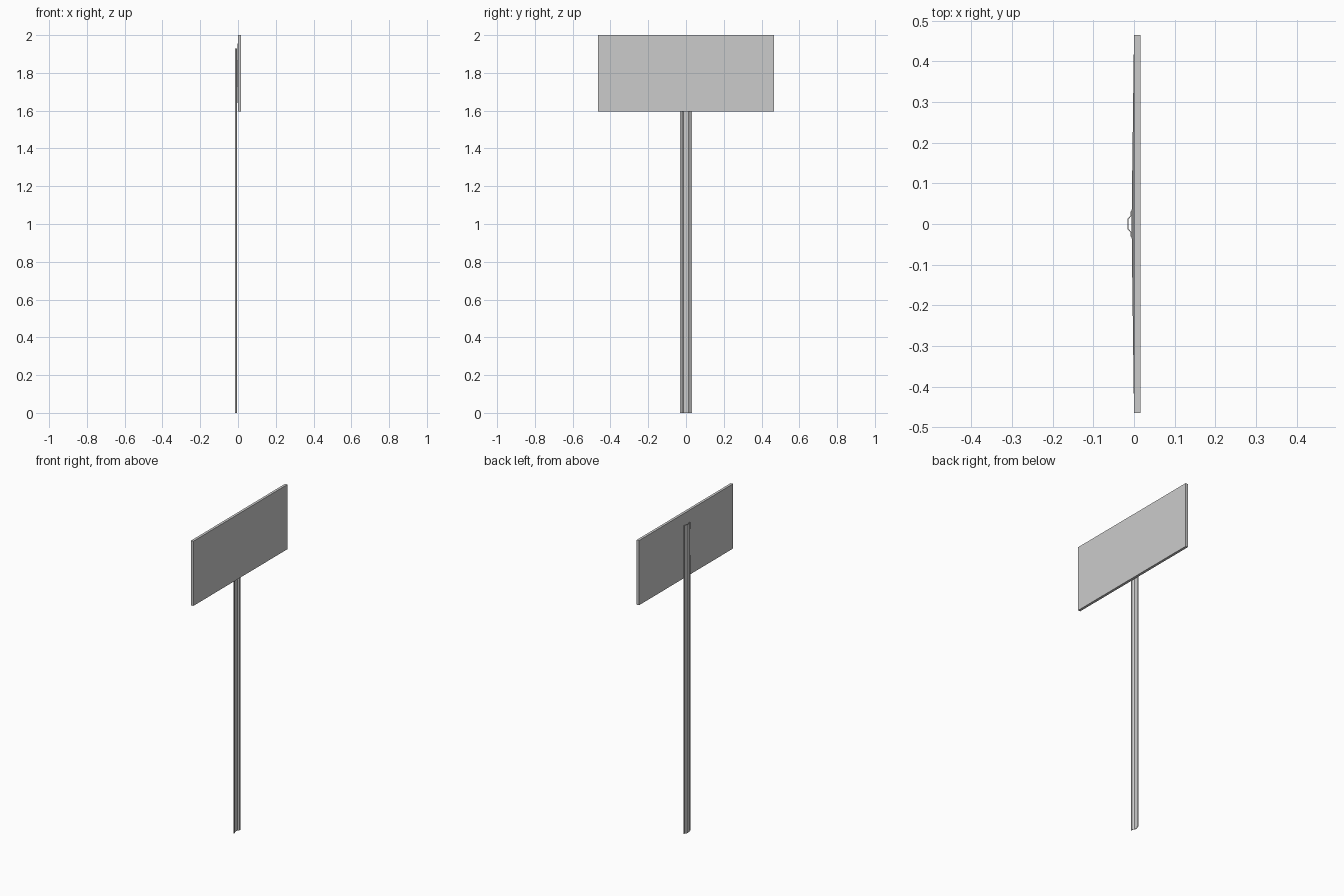
import bpy, bmesh

if "Cube" in bpy.data.objects:
    bpy.data.objects.remove(bpy.data.objects["Cube"])

def make(name, verts, faces):
    me = bpy.data.meshes.new(name)
    me.from_pydata(verts, [], faces)
    bm = bmesh.new()
    bm.from_mesh(me)
    bmesh.ops.recalc_face_normals(bm, faces=bm.faces)
    bm.to_mesh(me)
    bm.free()
    ob = bpy.data.objects.new(name, me)
    bpy.context.collection.objects.link(ob)
    return ob

# Sign panel: thin board whose back swells very slightly to the middle
W, Z0, Z1, T = 0.465, 1.595, 2.0, 0.016
rect = [(-W, Z0), (W, Z0), (W, Z1), (-W, Z1)]
verts = [(0, y, z) for y, z in rect] + [(T, y, z) for y, z in rect]
verts.append((-0.006, 0, (Z0 + Z1) / 2))
faces = [(4, 5, 6, 7)]
for i in range(4):
    j = (i + 1) % 4
    faces += [(i, j, j + 4, i + 4), (i, j, 8)]
make("sign_panel", verts, faces)

# Post: hat-section channel, half outline mirrored in y
outer = [(-0.016, 0.013), (-0.008, 0.021), (-0.008, 0.031)]
inner = [(-0.005, 0.031), (-0.005, 0.022), (-0.013, 0.012)]
half = outer + inner
outline = half + [(x, -y) for x, y in reversed(half)]
n, H = len(outline), 1.93
verts = [(x, y, z) for z in (0, H) for x, y in outline]
faces = [(i, (i + 1) % n, (i + 1) % n + n, i + n) for i in range(n)]
# end caps as quads between outer and inner outlines
for o in (0, n):
    caps = [(0, 1, 4, 5), (1, 2, 3, 4), (11, 10, 7, 6), (10, 9, 8, 7), (0, 5, 6, 11)]
    faces += [tuple(i + o for i in c) for c in caps]
make("post", verts, faces)
